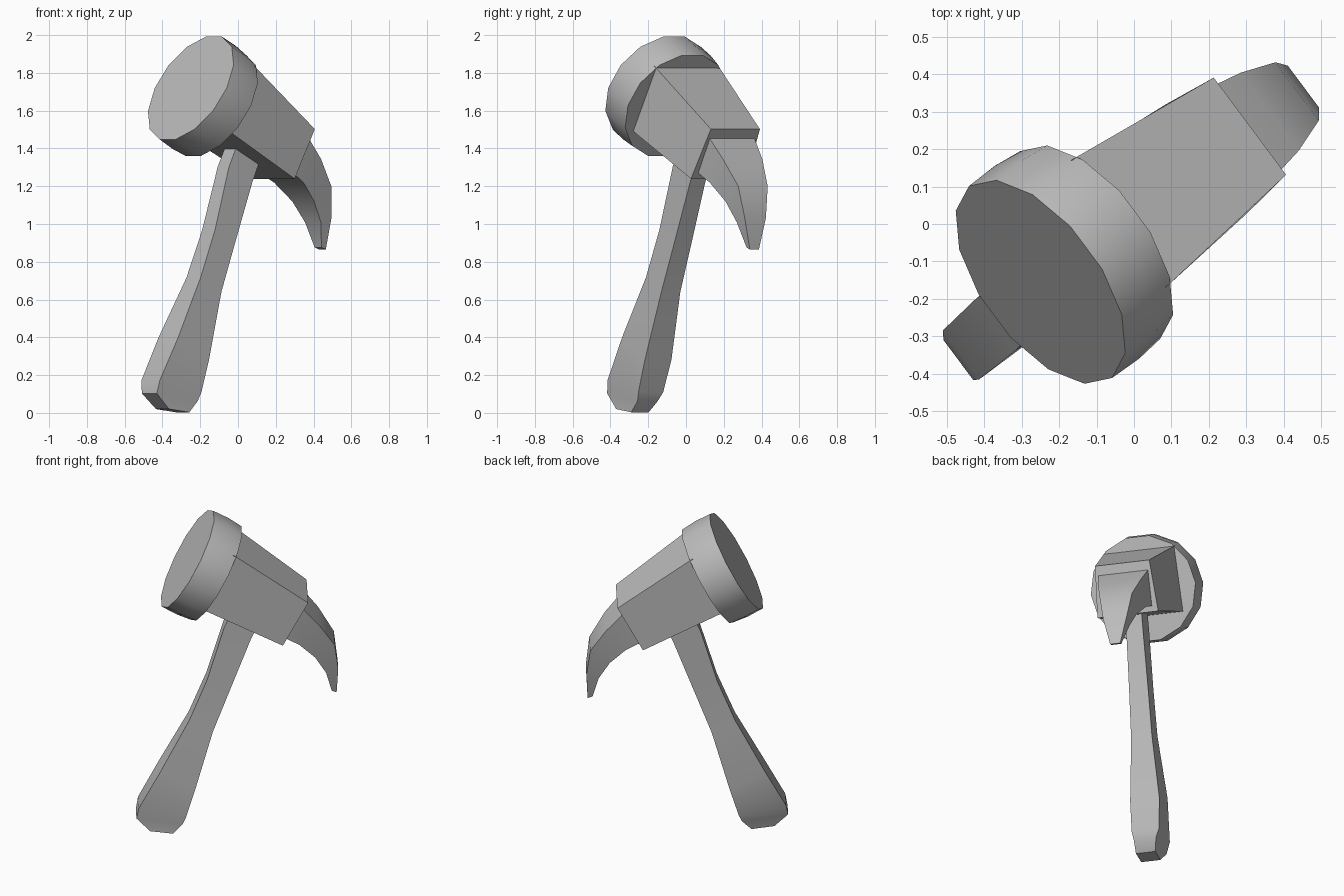
import bpy, bmesh, math
from mathutils import Vector, Matrix

if "Cube" in bpy.data.objects:
    bpy.data.objects.remove(bpy.data.objects["Cube"], do_unlink=True)

grey = bpy.data.materials.new("plain grey")
grey.use_nodes = True
COLOUR = (0.5, 0.5, 0.5, 1)
grey.diffuse_color = COLOUR
grey.node_tree.nodes["Principled BSDF"].inputs["Base Color"].default_value = COLOUR

# Tool frame: s = sideways, h = along the head towards the claw, u = up the handle
h = Vector((.70, .52, -.49)).normalized()
s = Vector((.6, -.8, 0))
s = (s - h * s.dot(h)).normalized()
u = s.cross(h)
frame = Matrix((s, h, u)).transposed().to_4x4()
frame.translation = (-.25, -.155, 1.72)


def loft(name, rings):
    """Skin a closed solid through rings of (s, h, u) points."""
    bm = bmesh.new()
    loops = [[bm.verts.new(p) for p in ring] for ring in rings]
    n = len(loops[0])
    for a, b in zip(loops, loops[1:]):
        for i in range(n):
            j = (i + 1) % n
            bm.faces.new((a[i], a[j], b[j], b[i]))
    bm.faces.new(loops[0])
    bm.faces.new(loops[-1])
    bmesh.ops.recalc_face_normals(bm, faces=bm.faces)
    mesh = bpy.data.meshes.new(name)
    bm.to_mesh(mesh)
    bm.free()
    ob = bpy.data.objects.new(name, mesh)
    bpy.context.collection.objects.link(ob)
    ob.matrix_world = frame
    mesh.materials.append(grey)
    bpy.ops.object.select_all(action='DESELECT')
    ob.select_set(True)
    bpy.context.view_layer.objects.active = ob
    bpy.ops.object.shade_smooth_by_angle(angle=math.radians(32))
    return ob


def circle(r, dist, n=14):
    return [(r * math.cos(2 * math.pi * i / n), dist, r * math.sin(2 * math.pi * i / n))
            for i in range(n)]


# Round striking face
loft("striking_face", [circle(.32, 0), circle(.322, .1), circle(.313, .19)])


# Tapered head block
def block_ring(dist, top, top_w, bottom, bottom_w):
    return [(-top_w, dist, top), (top_w, dist, top),
            (bottom_w, dist, bottom), (-bottom_w, dist, bottom)]


loft("head_block", [block_ring(.17, .23, .212, -.157, .222),
                    block_ring(.715, .152, .162, -.15, .182)])

# Curved claw: outer (h, u), inner (h, u), half width
claw = [((.70, .10), (.70, -.115), .15),
        ((.85, .045), (.81, -.12), .13),
        ((1.0, -.035), (.94, -.16), .097),
        ((1.10, -.17), (1.05, -.225), .07),
        ((1.175, -.32), (1.145, -.325), .03)]
loft("claw", [[(-w, *o), (w, *o), (w, *i), (-w, *i)] for o, i, w in claw])

# Flared handle: rear (h, u), front (h, u), side limits
handle = [((.38, -.1), (.55, -.1), -.05, .05),
          ((.39, -.26), (.565, -.26), -.048, .052),
          ((.465, -.6), (.615, -.6), -.05, .064),
          ((.498, -.87), (.655, -.87), -.05, .075),
          ((.505, -1.235), (.74, -1.235), -.07, .105),
          ((.508, -1.49), (.778, -1.41), -.055, .108),
          ((.53, -1.557), (.785, -1.46), -.033, .1),
          ((.64, -1.59), (.765, -1.54), -.015, .1)]
loft("handle", [[(a, *r), (b, *r), (b, *f), (a, *f)] for r, f, a, b in handle])
